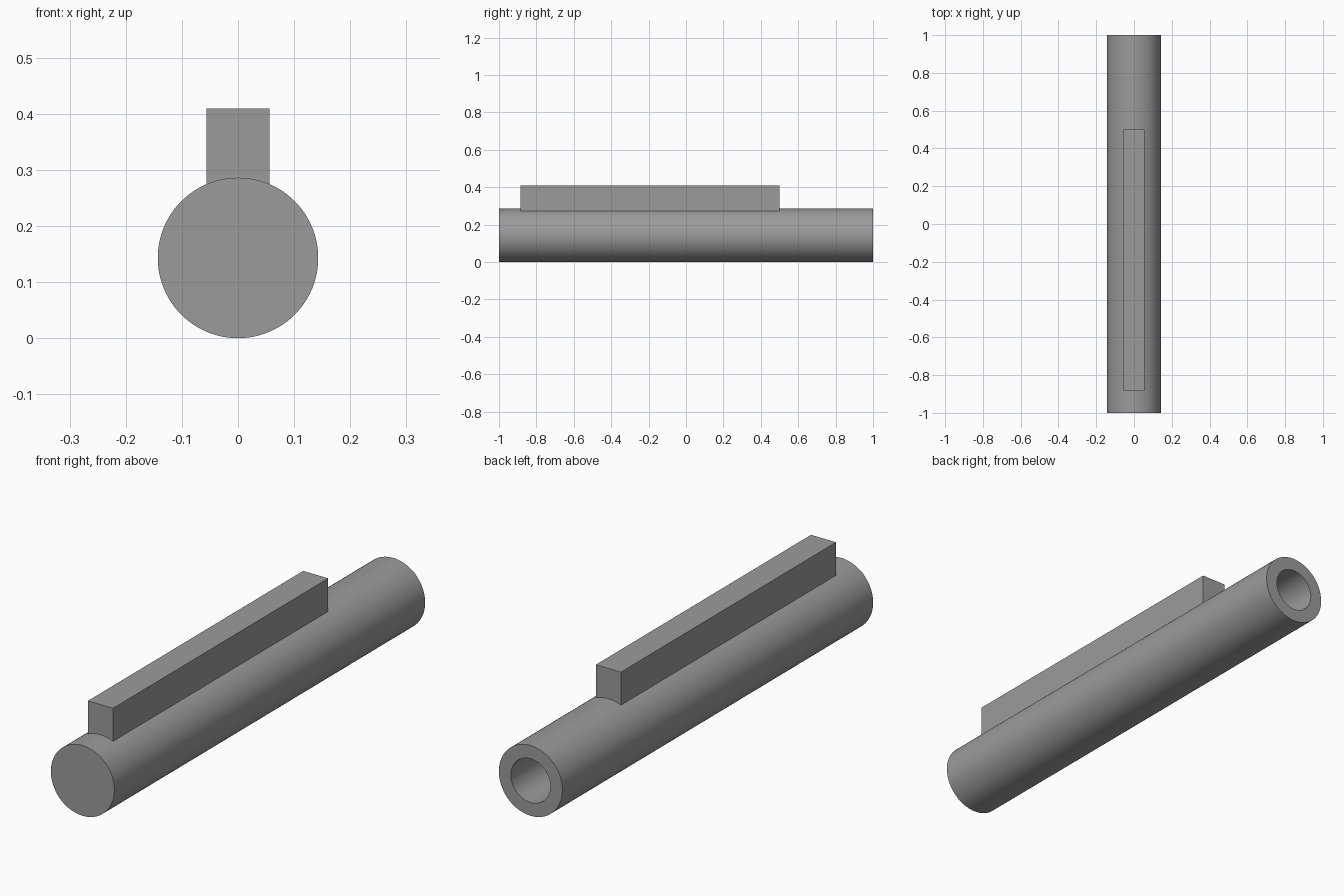
import bpy, bmesh, math

if "Cube" in bpy.data.objects:
    bpy.data.objects.remove(bpy.data.objects["Cube"])

R, BORE = 0.143, 0.089      # outer and bore radius
FLOOR = -0.89               # bottom of the blind bore
SIDES = 96

grey = bpy.data.materials.new("grey")
grey.diffuse_color = (0.33, 0.33, 0.33, 1)
grey.use_nodes = True
grey.node_tree.nodes["Principled BSDF"].inputs["Base Color"].default_value = grey.diffuse_color


def add_object(name, bm):
    bmesh.ops.recalc_face_normals(bm, faces=bm.faces)
    mesh = bpy.data.meshes.new(name)
    bm.to_mesh(mesh)
    bm.free()
    mesh.materials.append(grey)
    ob = bpy.data.objects.new(name, mesh)
    bpy.context.collection.objects.link(ob)
    return ob


# Tube closed at the front, with a blind bore from the back
bm = bmesh.new()
rings = []
for r, y in [(R, -1), (R, 1), (BORE, 1), (BORE, FLOOR)]:
    angles = [2 * math.pi * i / SIDES for i in range(SIDES)]
    rings.append([bm.verts.new((r * math.sin(a), y, R + r * math.cos(a))) for a in angles])
for a, b in zip(rings, rings[1:]):
    for i in range(SIDES):
        j = (i + 1) % SIDES
        bm.faces.new((a[i], a[j], b[j], b[i]))
bm.faces.new(rings[0])
bm.faces.new(rings[-1])
tube = add_object("tube", bm)

# Rectangular rail sunk into the top of the wall
bm = bmesh.new()
bmesh.ops.create_cube(bm, size=1)
y0, y1, z0, z1 = -0.885, 0.5, 0.25, 0.409
for v in bm.verts:
    v.co = (v.co.x * 0.113, y0 + (v.co.y + 0.5) * (y1 - y0), z0 + (v.co.z + 0.5) * (z1 - z0))
rail = add_object("rail", bm)

# Weld rail and tube into one solid
rail.hide_render = True
weld = tube.modifiers.new("weld", 'BOOLEAN')
weld.operation = 'UNION'
weld.solver = 'EXACT'
weld.object = rail
bpy.context.view_layer.objects.active = tube
tube.select_set(True)
bpy.ops.object.modifier_apply(modifier="weld")
bpy.data.objects.remove(rail)
tube.name = "tube_with_rail"
bpy.ops.object.shade_smooth_by_angle(angle=math.radians(30))
